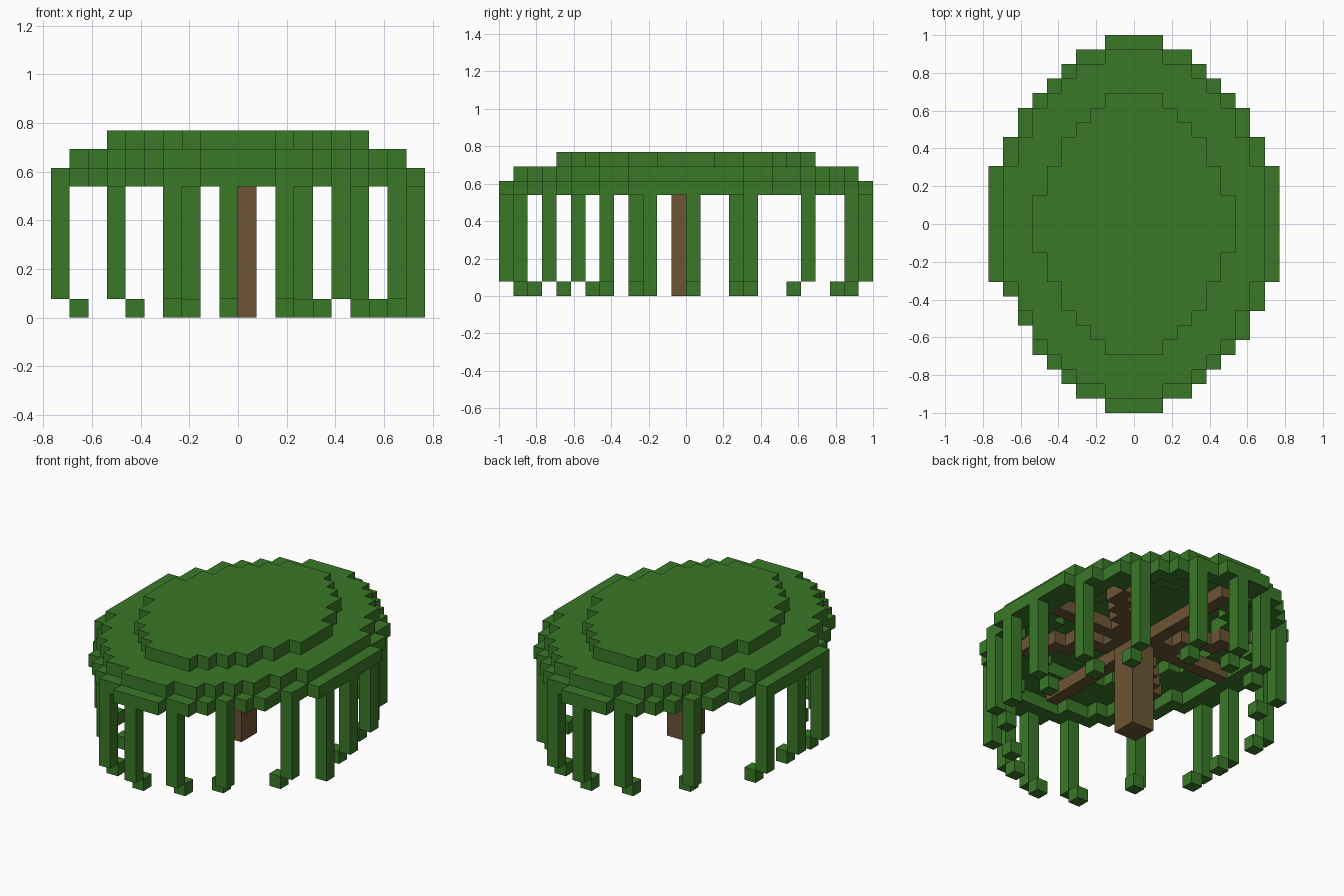
import bpy
import bmesh
from mathutils import Vector

V = 2 / 26  # edge of one block

cube = bpy.data.objects.get("Cube")
if cube:
    bpy.data.objects.remove(cube)


def make_material(name, color):
    mat = bpy.data.materials.new(name)
    mat.use_nodes = True
    mat.diffuse_color = color
    mat.node_tree.nodes["Principled BSDF"].inputs["Base Color"].default_value = color
    return mat


leaf = make_material("leaf green", (0.042, 0.19, 0.021, 1))
bark = make_material("bark brown", (0.15, 0.09, 0.034, 1))

AXES = [Vector(a) for a in ((1, 0, 0), (0, 1, 0), (0, 0, 1))]


def build_blocks(name, cells, mat):
    """Outer skin of a set of unit blocks, as one flat-shaded object."""
    bm = bmesh.new()
    for cell in cells:
        centre = Vector(cell) + Vector((0.5, 0.5, 0.5))
        for i, axis in enumerate(AXES):
            for sign in (-1, 1):
                normal = axis * sign
                if tuple(int(c) for c in Vector(cell) + normal) in cells:
                    continue
                a = AXES[(i + 1) % 3] / 2
                b = AXES[(i + 2) % 3] / 2 * sign
                mid = centre + normal / 2
                corners = (mid - a - b, mid + a - b, mid + a + b, mid - a + b)
                bm.faces.new([bm.verts.new(p * V) for p in corners])
    bmesh.ops.remove_doubles(bm, verts=bm.verts, dist=V / 100)
    mesh = bpy.data.meshes.new(name)
    bm.to_mesh(mesh)
    bm.free()
    mesh.materials.append(mat)
    obj = bpy.data.objects.new(name, mesh)
    bpy.context.collection.objects.link(obj)
    return obj


def disc(widths):
    """Stepped oval: half width for each row counted from the middle."""
    return {(x, y) for row, w in enumerate(widths)
            for y in (row, -row - 1) for x in range(-w, w)}


def inside(area):
    return {(x, y) for x, y in area
            if {(x + 1, y), (x - 1, y), (x, y + 1), (x, y - 1)} <= area}


def layer(area, z):
    return {(x, y, z) for x, y in area}


# Canopy: stepped dome, hollow below, with two notches in the rim
oval = disc([10] * 4 + [9] * 2 + [8] * 2 + [7, 6, 5, 4, 2])
rim = oval - {(-9, -6), (-8, -8)}
middle = inside(oval)
cap = disc([7, 7, 6, 6, 5, 5, 4, 3, 2])
build_blocks("canopy_cap", layer(cap, 9), leaf)
build_blocks("canopy_middle", layer(middle - inside(cap), 8), leaf)
build_blocks("canopy_rim", layer(rim - inside(middle), 7), leaf)

# Hanging strands: position, then the sideways step of the tip
strands = [
    (9, 0, -1, 0), (8, 4, -1, 0), (6, 8, 0, -1), (3, 11, 0, -1),
    (0, 12, 0, -1), (-3, 11, 0, -1), (-7, 8, 1, -1), (-10, 3, 1, 0),
    (-10, -1, 1, 0), (-10, -4, 1, 0), (-7, -8, 1, 1), (-4, -12, 0, 1),
    (-1, -13, 0, 1), (2, -12, 0, 1), (5, -10, -1, 1), (8, -6, -1, 0),
    (9, -3, 0, 0),
]
for n, (x, y, dx, dy) in enumerate(strands, 1):
    cells = {(x, y, z) for z in range(1, 7)} | {(x + dx, y + dy, 0)}
    build_blocks(f"hanging_strand_{n}", cells, leaf)

# Trunk
build_blocks("trunk", {(x, y, z) for x in (-1, 0) for y in (-1, 0)
                       for z in range(8)}, bark)

# Branches: four straight arms and four stepped diagonals under the canopy
for sx in (-1, 0, 1):
    for sy in (-1, 0, 1):
        if not (sx or sy):
            continue
        reach = 6 if sx and sy else (8 if sx else 10)
        cells = set()
        for k in range(1, reach):
            x = k if sx > 0 else -k - 1 if sx < 0 else -1
            y = k if sy > 0 else -k - 1 if sy < 0 else 0
            cells.add((x, y, 7))
            if sx and sy:
                cells.add((x, y - sy, 7))
        build_blocks(f"branch_{sx + 1}_{sy + 1}", cells, bark)
